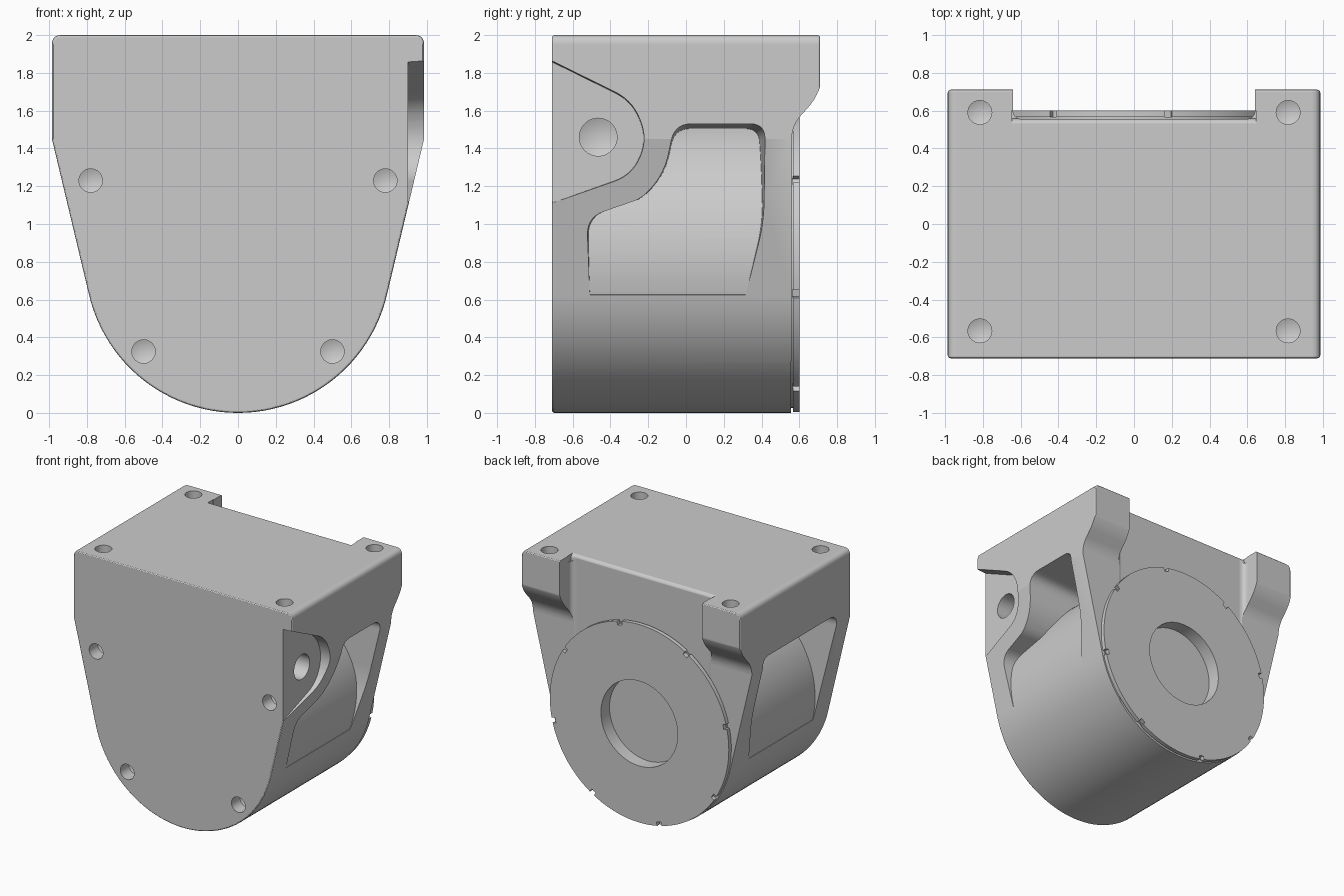
import bpy, bmesh, math
from mathutils import Vector, Matrix

if "Cube" in bpy.data.objects:
    bpy.data.objects.remove(bpy.data.objects["Cube"], do_unlink=True)

grey = bpy.data.materials.new("plain grey")
grey.use_nodes = True
grey.diffuse_color = (0.6, 0.6, 0.6, 1)
grey.node_tree.nodes["Principled BSDF"].inputs["Base Color"].default_value = (0.6, 0.6, 0.6, 1)

RADIUS, AXIS_Z = 0.81, 0.81


def finish(name, bm):
    """Turn a closed bmesh into an object with outward normals."""
    bm.normal_update()
    bmesh.ops.recalc_face_normals(bm, faces=bm.faces)
    if bm.calc_volume(signed=True) < 0:
        bmesh.ops.reverse_faces(bm, faces=bm.faces)
    mesh = bpy.data.meshes.new(name)
    bm.to_mesh(mesh)
    bm.free()
    obj = bpy.data.objects.new(name, mesh)
    bpy.context.collection.objects.link(obj)
    return obj


def rounded(points, steps=7):
    """Fillet every corner that carries a third value, its cut-back distance."""
    out = []
    for i, p in enumerate(points):
        c = Vector(p[:2])
        if len(p) < 3:
            out.append(c)
            continue
        a, b = (c + (Vector(q[:2]) - c).normalized() * p[2]
                for q in (points[i - 1], points[(i + 1) % len(points)]))
        for k in range(steps + 1):
            t = k / steps
            out.append(a * (1 - t) ** 2 + c * 2 * t * (1 - t) + b * t * t)
    return out


def prism(name, points, axis, lo, hi, lo_scale=1.0):
    """Extrude a profile along an axis; lo_scale gives the low end a draft."""
    place = {"x": lambda p, d: (d, p.x, p.y),
             "y": lambda p, d: (p.x, d, p.y),
             "z": lambda p, d: (p.x, p.y, d)}[axis]
    mid = sum(points, Vector((0, 0))) / len(points)
    bm = bmesh.new()
    low = [bm.verts.new(place(mid + (p - mid) * lo_scale, lo)) for p in points]
    high = [bm.verts.new(place(p, hi)) for p in points]
    bm.faces.new(low)
    bm.faces.new(high)
    for i in range(len(points)):
        j = (i + 1) % len(points)
        bm.faces.new((low[i], low[j], high[j], high[i]))
    return finish(name, bm)


def lathe(name, profile, origin, direction, steps=48):
    """Spin a (radius, height) profile and point it along a direction."""
    bm = bmesh.new()
    verts = [bm.verts.new((r, 0, h)) for r, h in profile]
    edges = [bm.edges.new(pair) for pair in zip(verts, verts[1:])]
    bmesh.ops.spin(bm, geom=verts + edges, axis=(0, 0, 1), cent=(0, 0, 0),
                   angle=math.tau, steps=steps, use_merge=True)
    bmesh.ops.remove_doubles(bm, verts=bm.verts, dist=1e-5)
    turn = Vector(direction).to_track_quat("Z", "Y").to_matrix().to_4x4()
    bm.transform(Matrix.Translation(origin) @ turn)
    return finish(name, bm)


def block(name, size, matrix):
    bm = bmesh.new()
    bmesh.ops.create_cube(bm, size=1, matrix=matrix @ Matrix.Diagonal((*size, 1)))
    return finish(name, bm)


def apply(obj, mod):
    bpy.context.view_layer.objects.active = obj
    bpy.ops.object.modifier_apply(modifier=mod.name)


def cut(obj, cutter):
    mod = obj.modifiers.new("cut", "BOOLEAN")
    mod.operation, mod.solver, mod.object = "DIFFERENCE", "EXACT", cutter
    apply(obj, mod)
    bpy.data.objects.remove(cutter, do_unlink=True)


def drill(obj, origin, direction, r, depth):
    profile = [(0, -depth - r * 0.4), (r, -depth), (r, 0.1), (0, 0.1)]
    cut(obj, lathe("drill", profile, origin, direction))


# Housing: flat top, tapering sides and a round bottom
tilt = math.radians(13.4)
arc = [-tilt - (math.pi - 2 * tilt) * i / 48 for i in range(49)]
outline = [(0.985, 2, 0.05), (0.985, 1.45)]
outline += [(RADIUS * math.cos(a), AXIS_Z + RADIUS * math.sin(a)) for a in arc]
outline += [(-0.985, 1.45), (-0.985, 2, 0.05)]
housing = prism("housing", rounded(outline), "y", -0.71, 0.71)
bevel = housing.modifiers.new("soft edges", "BEVEL")
bevel.width, bevel.segments = 0.014, 3
bevel.limit_method, bevel.angle_limit = "ANGLE", math.radians(50)
apply(housing, bevel)

# Back face: curved underside of the mounting lugs, the gap between them, its soft top edge
under = [(0.56, -0.5), (0.56, 1.52, 0.07), (0.712, 1.69, 0.1),
         (0.73, 1.85), (1, 1.85), (1, -0.5)]
cut(housing, prism("lug_underside", rounded(under), "x", -2, 2))
gap = [(-0.64, 0.555, 0.05), (0.64, 0.555, 0.05), (0.64, 1), (-0.64, 1)]
cut(housing, prism("lug_gap", rounded(gap), "z", -0.5, 2.3))
soft = [(0.515, 2.002), (0.557, 2.002, 0.042), (0.557, 1.95), (0.6, 1.95),
        (0.6, 2.1), (0.515, 2.1)]
cut(housing, prism("top_edge", rounded(soft), "x", -0.645, 0.645))

# Side pockets whose floor follows the round bottom
back_edge = [(0.33, 0.6), (0.425, 1.0, 0.12), (0.425, 1.535, 0.08)]
left_pocket = back_edge + [(-0.06, 1.535, 0.09), (-0.12, 1.25, 0.13), (-0.25, 1.13, 0.04),
                           (-0.54, 1.03, 0.1), (-0.53, 0.6)]
right_pocket = back_edge + [(-0.54, 1.535, 0.09), (-0.53, 0.6)]
for side, shape in ((1, left_pocket), (-1, right_pocket)):
    pocket = prism("pocket", rounded(shape), "x", 0.2, 1.1, 0.88)
    if side < 0:
        pocket.data.transform(Matrix.Scale(-1, 4, (1, 0, 0)))
        pocket.data.flip_normals()
    core = [(0, -1), (RADIUS - 0.004, -1), (RADIUS - 0.004, 1), (0, 1)]
    cut(pocket, lathe("core", core, (0, 0, AXIS_Z), (0, 1, 0), 128))
    cut(housing, pocket)

# Notch at the front of the left side, with its port
notch = [(-0.9, 1.965), (-0.28, 1.66, 0.11), (-0.2, 1.45, 0.1),
         (-0.28, 1.25, 0.11), (-0.9, 1.03)]
cut(housing, prism("notch", rounded(notch), "x", 0.9, 1.1, 0.94))
drill(housing, (0.9, -0.465, 1.46), (1, 0, 0), 0.1, 0.15)

# Screw holes in the top and front
for s in (-1, 1):
    for y in (0.59, -0.565):
        drill(housing, (s * 0.815, y, 2), (0, 0, 1), 0.063, 0.13)
    for x, z in ((0.78, 1.23), (0.5, 0.325)):
        drill(housing, (s * x, -0.71, z), (0, -1, 0), 0.062, 0.11)

# Room for the recess of the back cover
seat = [(0, 0.46), (0.36, 0.46), (0.36, 0.7), (0, 0.7)]
cut(housing, lathe("cover_seat", seat, (0, 0, AXIS_Z), (0, 1, 0), 64))

# Round back cover with a central recess and notched rim
cover = [(0, 0.45), (0.785, 0.45), (0.785, 0.567), (0.805, 0.567),
         (0.805, 0.6), (0.345, 0.6), (0.345, 0.49), (0, 0.49)]
back_cover = lathe("back_cover", cover, (0, 0, AXIS_Z), (0, 1, 0), 128)
for i in range(8):
    spot = Matrix.Translation((0, 0.62, AXIS_Z)) @ Matrix.Rotation(
        -math.radians(32 + 45 * i), 4, "Y") @ Matrix.Translation((0.82, 0, 0))
    cut(back_cover, block("rim_notch", (0.09, 0.11, 0.042), spot))

# Material and shading
for obj in (housing, back_cover):
    obj.data.materials.clear()
    obj.data.materials.append(grey)
    bpy.ops.object.select_all(action="DESELECT")
    obj.select_set(True)
    bpy.context.view_layer.objects.active = obj
    bpy.ops.object.shade_smooth_by_angle(angle=math.radians(28))
    flat = obj.modifiers.new("even faces", "WEIGHTED_NORMAL")
    flat.keep_sharp, flat.weight = True, 100
    apply(obj, flat)
